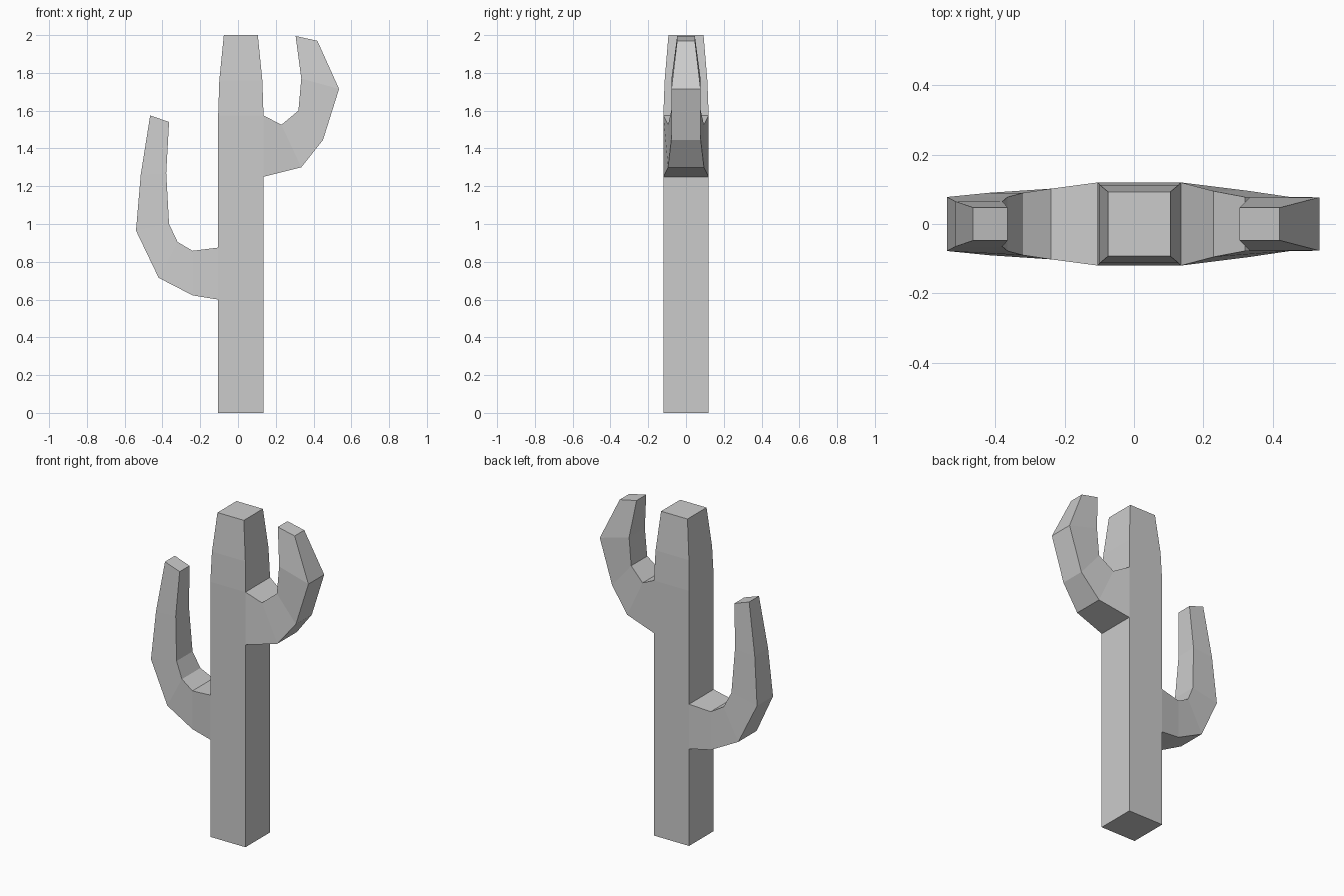
import bpy, bmesh

if "Cube" in bpy.data.objects:
    bpy.data.objects.remove(bpy.data.objects["Cube"])

bm = bmesh.new()


def loft(sections, cap_start, cap_end, skip=()):
    """Skin four-sided rings; a section is (inner xz, outer xz, half depth).
    skip holds (section index, side index) pairs left open."""
    rings = []
    for (x0, z0), (x1, z1), y in sections:
        rings.append([bm.verts.new(p) for p in
                      ((x0, -y, z0), (x1, -y, z1), (x1, y, z1), (x0, y, z0))])
    for i, (a, b) in enumerate(zip(rings, rings[1:])):
        for k in range(4):
            if (i, k) not in skip:
                n = (k + 1) % 4
                bm.faces.new((a[k], a[n], b[n], b[k]))
    if cap_start:
        bm.faces.new(rings[0][::-1])
    if cap_end:
        bm.faces.new(rings[-1])


# Trunk: straight column with a tapered tip, open where the arms join
levels = [(z, -0.105, 0.135, 0.12) for z in (0, 0.6, 0.875, 1.25, 1.575)]
levels += [(1.76, -0.099, 0.129, 0.113), (2.0, -0.075, 0.105, 0.093)]
loft([((l, z), (r, z), y) for z, l, r, y in levels], True, True,
     skip={(1, 3), (3, 1)})

# Left arm, long and low
loft([((-0.105, 0.875), (-0.105, 0.60), 0.12),
      ((-0.24, 0.858), (-0.24, 0.622), 0.102),
      ((-0.32, 0.905), (-0.42, 0.715), 0.09),
      ((-0.365, 1.0), (-0.54, 0.965), 0.078),
      ((-0.38, 1.27), (-0.515, 1.26), 0.065),
      ((-0.365, 1.54), (-0.465, 1.575), 0.048)], False, True)

# Right arm, short and high
loft([((0.135, 1.575), (0.135, 1.25), 0.12),
      ((0.23, 1.525), (0.335, 1.30), 0.095),
      ((0.32, 1.60), (0.45, 1.445), 0.078),
      ((0.335, 1.77), (0.535, 1.715), 0.077),
      ((0.305, 1.995), (0.42, 1.97), 0.047)], False, True)

# Weld arms to trunk
bmesh.ops.remove_doubles(bm, verts=bm.verts[:], dist=0.0005)
bmesh.ops.recalc_face_normals(bm, faces=bm.faces[:])
mesh = bpy.data.meshes.new("cactus")
bm.to_mesh(mesh)
bm.free()
bpy.context.collection.objects.link(bpy.data.objects.new("cactus", mesh))
